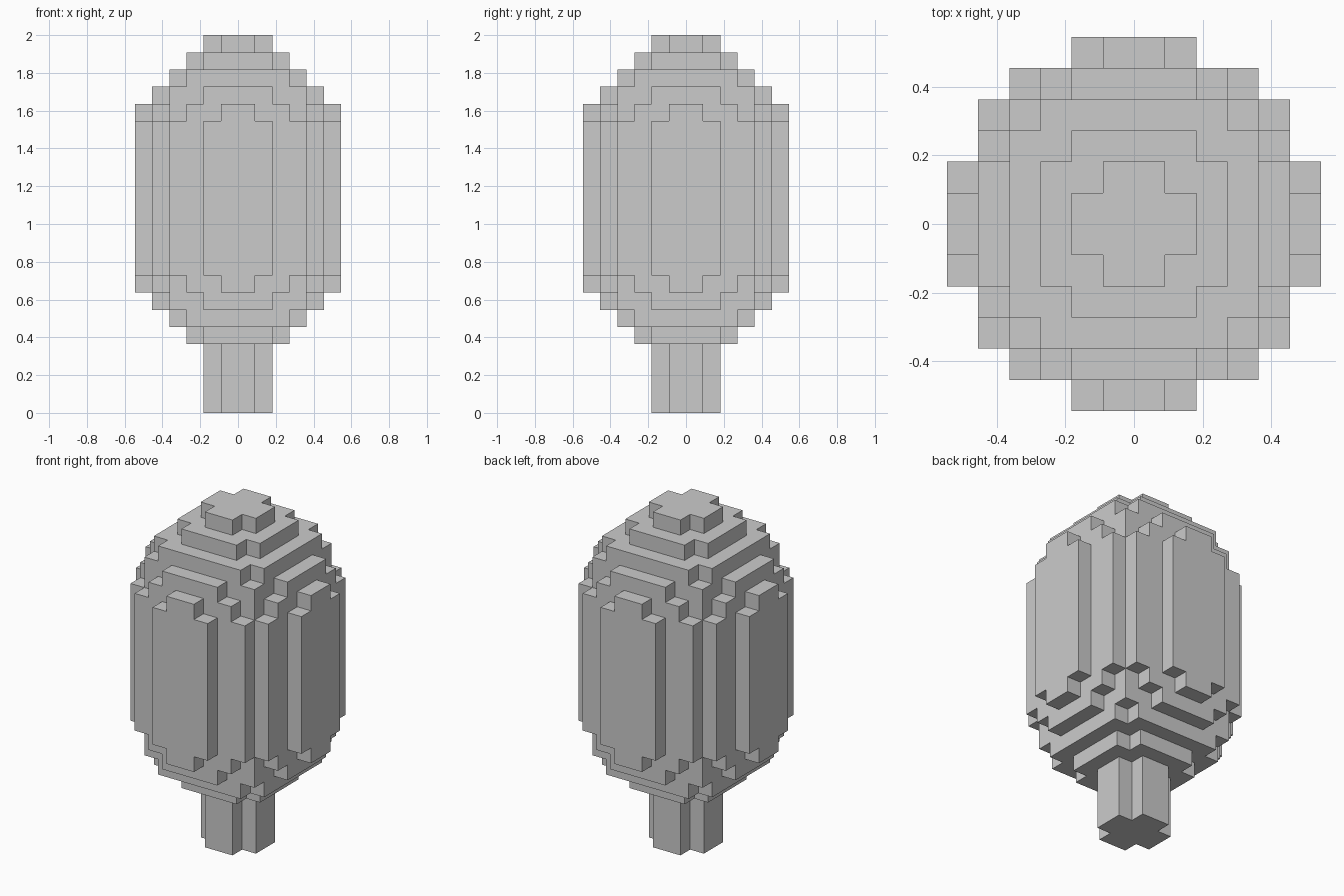
import bpy, bmesh

if "Cube" in bpy.data.objects:
    bpy.data.objects.remove(bpy.data.objects["Cube"])

U = 2 / 22  # size of one block

# Each cross-section lists the half-width (in blocks) of the rows counted outward from the axis
CORE = [2, 1]
TIERS = [[3, 3, 2], [4, 4, 4, 3], [5, 5, 4, 4, 2], [6, 5, 5, 4, 3, 1]]
BELLY = [6, 6, 5, 5, 4, 2]

# Layers from the ground up: (part, height in blocks, cross-section)
layers = [("stem", 4, CORE)]
layers += [("bulb", 1, t) for t in TIERS]
layers += [("bulb", 9, BELLY)]
layers += [("bulb", 1, t) for t in reversed(TIERS)]
layers += [("bulb", 1, CORE)]

levels = [0]
for _, h, _ in layers:
    levels.append(levels[-1] + h)


def filled(i, j, k):
    """True when block column i, j of layer k is solid."""
    if not 0 <= k < len(layers):
        return False
    rows = layers[k][2]
    a, b = (i if i >= 0 else -i - 1), (j if j >= 0 else -j - 1)
    return b < len(rows) and a < rows[b]


# Block sides: neighbour direction and the four corners, wound outward
SIDES = [
    ((1, 0, 0), [(1, 0, 0), (1, 1, 0), (1, 1, 1), (1, 0, 1)]),
    ((-1, 0, 0), [(0, 0, 0), (0, 0, 1), (0, 1, 1), (0, 1, 0)]),
    ((0, 1, 0), [(0, 1, 0), (0, 1, 1), (1, 1, 1), (1, 1, 0)]),
    ((0, -1, 0), [(0, 0, 0), (1, 0, 0), (1, 0, 1), (0, 0, 1)]),
    ((0, 0, 1), [(0, 0, 1), (1, 0, 1), (1, 1, 1), (0, 1, 1)]),
    ((0, 0, -1), [(0, 0, 0), (0, 1, 0), (1, 1, 0), (1, 0, 0)]),
]


def build(part):
    """Make the outer skin of one part, leaving out hidden faces."""
    bm = bmesh.new()
    for k, (name, _, _) in enumerate(layers):
        if name != part:
            continue
        for i in range(-6, 6):
            for j in range(-6, 6):
                if not filled(i, j, k):
                    continue
                for (dx, dy, dz), corners in SIDES:
                    if not filled(i + dx, j + dy, k + dz):
                        bm.faces.new([bm.verts.new(((i + x) * U, (j + y) * U, levels[k + z] * U))
                                      for x, y, z in corners])
    bmesh.ops.remove_doubles(bm, verts=bm.verts, dist=1e-4)
    mesh = bpy.data.meshes.new(part)
    bm.to_mesh(mesh)
    bm.free()
    bpy.context.collection.objects.link(bpy.data.objects.new(part, mesh))


# Short stem and the stepped bulb above it
build("stem")
build("bulb")
